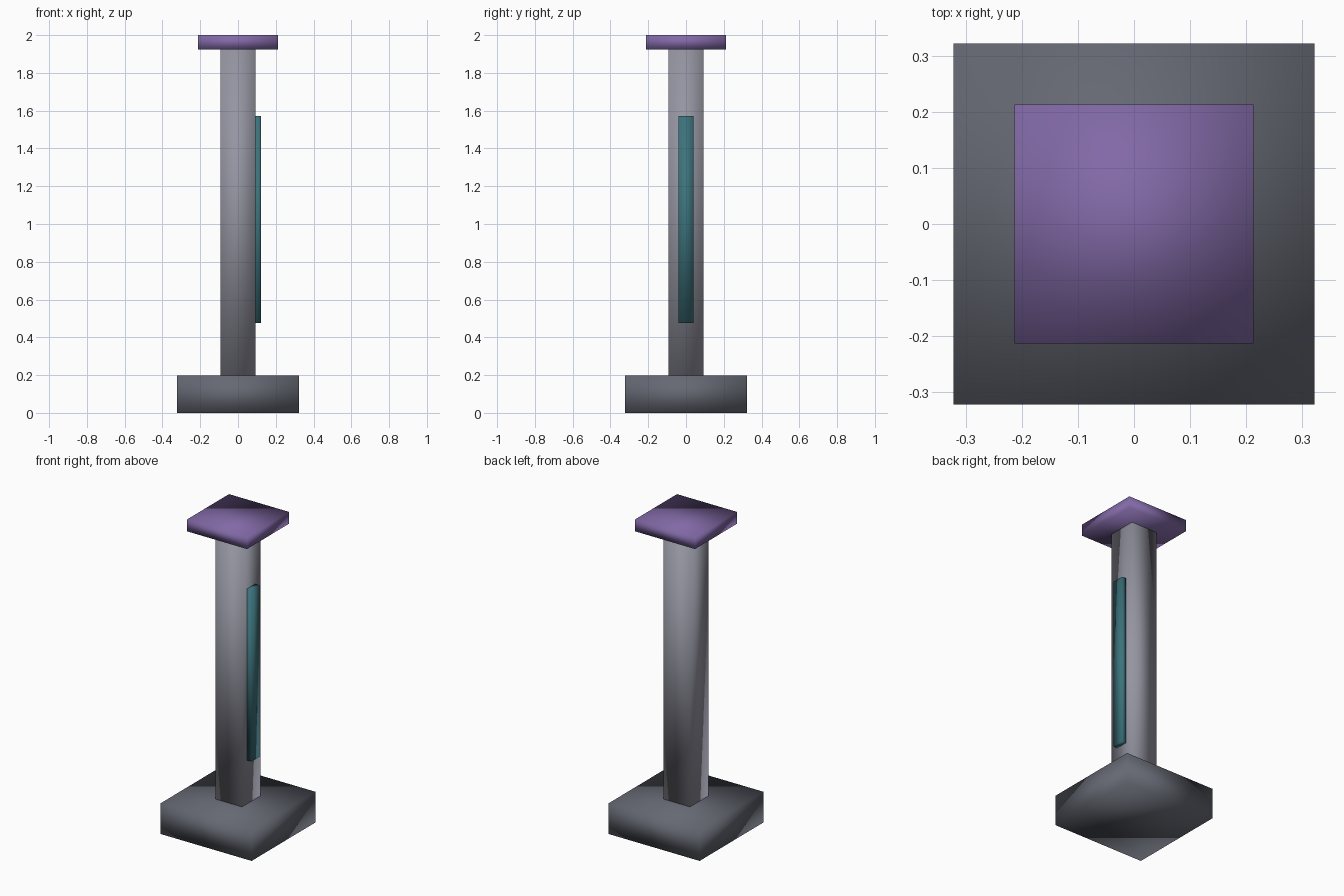
import bpy
import bmesh

if "Cube" in bpy.data.objects:
    bpy.data.objects.remove(bpy.data.objects["Cube"])


def material(name, rgb):
    mat = bpy.data.materials.new(name)
    mat.diffuse_color = (*rgb, 1.0)
    mat.use_nodes = True
    mat.node_tree.nodes["Principled BSDF"].inputs["Base Color"].default_value = mat.diffuse_color
    return mat


def box(name, x, y, z, mat):
    """Smooth-shaded box spanning the given (min, max) ranges."""
    bm = bmesh.new()
    bmesh.ops.create_cube(bm, size=1.0)
    for v in bm.verts:
        v.co = [lo + (c + 0.5) * (hi - lo) for c, (lo, hi) in zip(v.co, (x, y, z))]
    for f in bm.faces:
        f.smooth = True
    mesh = bpy.data.meshes.new(name)
    bm.to_mesh(mesh)
    bm.free()
    mesh.materials.append(mat)
    obj = bpy.data.objects.new(name, mesh)
    bpy.context.collection.objects.link(obj)
    return obj


def centred_box(name, half, z, mat):
    return box(name, (-half, half), (-half, half), z, mat)


slate = material("slate", (0.13, 0.14, 0.17))
grey = material("pale_grey", (0.30, 0.30, 0.36))
purple = material("purple", (0.22, 0.14, 0.38))
teal = material("teal", (0.045, 0.17, 0.20))

# Square plinth, column and cap
centred_box("base", 0.322, (0.0, 0.197), slate)
centred_box("column", 0.093, (0.197, 1.925), grey)
centred_box("cap", 0.213, (1.925, 2.0), purple)

# Thin strip on the right face of the column
box("side_strip", (0.089, 0.123), (-0.04, 0.04), (0.475, 1.573), teal)
